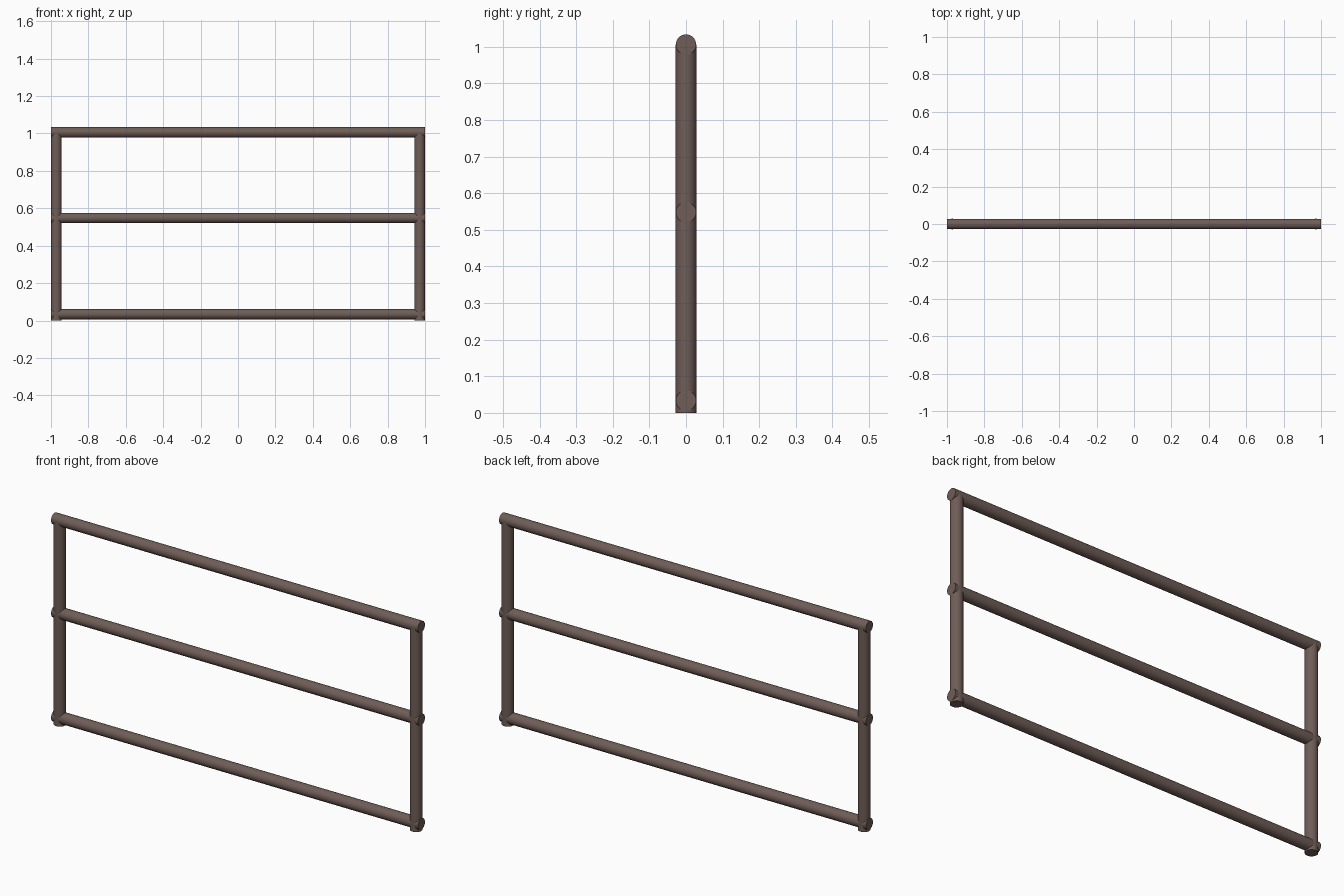
import bpy
import math

if "Cube" in bpy.data.objects:
    bpy.data.objects.remove(bpy.data.objects["Cube"])

brown = bpy.data.materials.new("brown_metal")
brown.diffuse_color = (0.16, 0.11, 0.095, 1)
brown.use_nodes = True
brown.node_tree.nodes["Principled BSDF"].inputs["Base Color"].default_value = brown.diffuse_color


def tube(name, radius, length, location, rotation=(0, 0, 0)):
    bpy.ops.mesh.primitive_cylinder_add(vertices=32, radius=radius, depth=length,
                                        location=location, rotation=rotation)
    obj = bpy.context.object
    obj.name = name
    obj.data.materials.append(brown)
    bpy.ops.object.shade_smooth_by_angle(angle=math.radians(30))
    return obj


# Upright posts, ending inside the top rail
POST_R, TOP_Z = 0.0285, 1.006
for side, sx in (("left", -1), ("right", 1)):
    tube(f"{side}_post", POST_R, TOP_Z, (sx * (1 - POST_R), 0, TOP_Z / 2))

# Horizontal rails spanning the full width
for name, z in (("bottom_rail", 0.034), ("middle_rail", 0.548), ("top_rail", TOP_Z)):
    tube(name, 0.0278, 2.0, (0, 0, z), (0, math.pi / 2, 0))
